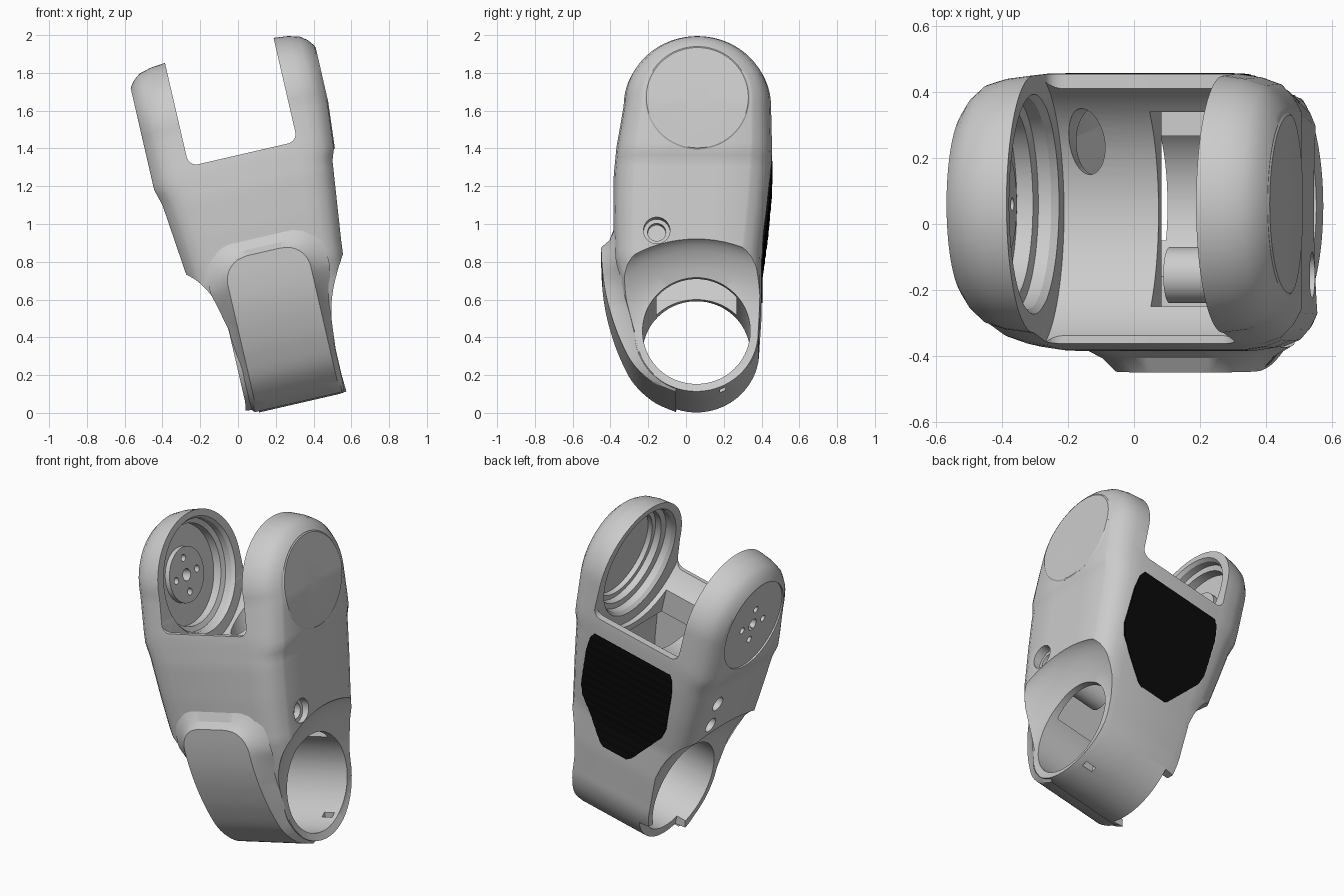
import bpy, bmesh, math
from mathutils import Matrix

if "Cube" in bpy.data.objects:
    bpy.data.objects.remove(bpy.data.objects["Cube"])

# Local frame: X = joint axis (u), Y = depth, Z = arm length (w); tilted at the end
TILT = Matrix.Rotation(math.radians(-13), 4, 'Y')
UC = 0.333
TOP = (0.06, 1.522)     # upper joint centre (y, w)
LOW = (0.055, 0.31)     # lower joint centre (y, w)
parts = []


def interp(table, x):
    if x <= table[0][0]:
        return table[0][1]
    for (a, p), (b, q) in zip(table, table[1:]):
        if x <= b:
            return p + (q - p) * (x - a) / (b - a)
    return table[-1][1]


def mid_y(w):
    return interp([(.31, .055), (.7, .01), (1.15, .033), (1.522, .06)], w)


def half_depth(w):
    return interp([(.31, .333), (.5, .367), (.7, .39), (.95, .408), (1.15, .416), (1.3, .412), (1.522, .39)], w)


def half_width(w, t):
    if t < 0:
        return interp([(.31, .38), (.79, .437), (1.16, .475), (1.25, .5)], w)
    return interp([(.31, .36), (.77, .405), (1.19, .455), (1.25, .477), (1.5, .498)], w)


def make(name, bm, keep=True):
    bmesh.ops.remove_doubles(bm, verts=bm.verts, dist=1e-5)
    bmesh.ops.recalc_face_normals(bm, faces=bm.faces)
    me = bpy.data.meshes.new(name)
    bm.to_mesh(me)
    bm.free()
    ob = bpy.data.objects.new(name, me)
    bpy.context.collection.objects.link(ob)
    if keep:
        parts.append(ob)
    return ob


def grid(bm, rows, loop):
    vs = [[bm.verts.new(p) for p in r] for r in rows]
    n = len(rows[0])
    for a, b in zip(vs, vs[1:]):
        for i in range(n if loop else n - 1):
            j = (i + 1) % n
            bm.faces.new((a[i], a[j], b[j], b[i]))


def revolve(bm, profile, centre, ys=1.0, n=72):
    """Spin (radius, u) points round an axis parallel to u."""
    rows = [[(u, centre[0] + ys * r * math.cos(2 * math.pi * i / n),
              centre[1] + r * math.sin(2 * math.pi * i / n)) for i in range(n)] for r, u in profile]
    grid(bm, rows, True)
    bmesh.ops.remove_doubles(bm, verts=bm.verts, dist=1e-5)


def disc(bm, r, u0, u1, centre, n=48, ys=1.0):
    revolve(bm, [(0, u0), (r, u0), (r, u1), (0, u1)], centre, ys, n)


def box(bm, lo, hi):
    m = Matrix.Translation([(a + b) / 2 for a, b in zip(lo, hi)]) @ \
        Matrix.Diagonal([b - a for a, b in zip(lo, hi)] + [1])
    bmesh.ops.create_cube(bm, size=1, matrix=m)


def prism(bm, prof, y0, y1):
    f = bm.faces.new([bm.verts.new((u, y0, w)) for u, w in prof])
    ext = bmesh.ops.extrude_face_region(bm, geom=[f])
    bmesh.ops.translate(bm, vec=(0, y1 - y0, 0), verts=[v for v in ext['geom'] if isinstance(v, bmesh.types.BMVert)])


def cut(bm):
    tool = make("cutter", bm, False)
    tool.hide_render = True
    mod = body.modifiers.new("cut", 'BOOLEAN')
    mod.operation, mod.solver, mod.object = 'DIFFERENCE', 'EXACT', tool
    bpy.context.view_layer.objects.active = body
    bpy.ops.object.modifier_apply(modifier=mod.name)
    bpy.data.objects.remove(tool)


# Housing: side outline swept across the joint axis with rounded outer shoulders
ws = [LOW[1] + (TOP[1] - LOW[1]) * i / 40 for i in range(1, 40)]
arc = [math.pi * i / 40 for i in range(41)]
outline = [(TOP, (.39 * math.cos(a), .37 * math.sin(a))) for a in arc]
outline += [((mid_y(w), w), (-half_depth(w), 0)) for w in reversed(ws)]
outline += [(LOW, (-.333 * math.cos(a), -.333 * math.sin(a))) for a in arc]
outline += [((mid_y(w), w), (half_depth(w), 0)) for w in ws]
shoulder = [(1, 0), (1, .4), (1, .76), (.985, .79), (.945, .86), (.87, .935), (.75, .978), (.6, 1)]
rows = []
for t, s in [(-t, s) for t, s in shoulder] + [(0, 1)] + shoulder[::-1]:
    sy = s - .15 * (1 - s)
    rows.append([(UC + t * half_width(c[1] + d[1] * s, t), c[0] + d[0] * sy * (s > 0), c[1] + d[1] * s)
                 for c, d in outline])
bm = bmesh.new()
grid(bm, rows, True)
bmesh.ops.dissolve_degenerate(bm, dist=1e-5, edges=bm.edges)
body = make("arm_housing", bm)

# Scooped shoulders leading to the lower ring
flare = [(.27, 0), (.33, .02), (.37, .04), (.41, .065), (.44, .09), (.46, .115), (.475, .15), (.6, .4)]
for face, sign, ys, k, shear in ((.585, 1, 1.25, 1, .06), (.05, -1, 1.7, 1.06, 0)):
    bm = bmesh.new()
    revolve(bm, [(0, face)] + [(r * k, face + sign * d) for r, d in flare] + [(0, face + sign * .4)], LOW, ys)
    for v in bm.verts:
        v.co.x += shear * (v.co.z - LOW[1])
    cut(bm)

# Fork slot with rounded inner corners
prof = [(.63, 2.3), (.04, 2.3)]
for cx, a0 in ((.09, 180), (.58, 270)):
    prof += [(cx + .05 * math.cos(math.radians(a0 + 15 * i)),
              1.38 + .05 * math.sin(math.radians(a0 + 15 * i))) for i in range(7)]
bm = bmesh.new()
prism(bm, prof, -1, 1)
cut(bm)

# Concave floor between the arms
bm = bmesh.new()
disc(bm, .402, .041, .629, (.036, TOP[1]), 96, 1.06)
cut(bm)

# Stepped bearing recesses inside the two arms, and the shallow outer hub recess
for prof in ([(0, .05), (.34, .05), (.32, .02), (.32, -.02), (.29, -.03), (.29, -.08), (.16, -.08), (.16, -.05), (0, -.05)],
             [(0, .62), (.34, .62), (.32, .65), (.32, .69), (.29, .70), (.29, .74), (.26, .74), (.26, .77), (0, .77)],
             [(0, -.157), (.272, -.157), (.272, -.3), (0, -.3)]):
    bm = bmesh.new()
    revolve(bm, prof, TOP)
    cut(bm)

# Hub centre hole, four bolt holes and the two left side holes
bm = bmesh.new()
disc(bm, .035, -.4, .03, TOP, 24)
for k in range(4):
    a = math.pi * (k / 2)
    disc(bm, .02, -.4, .03, (TOP[0] + .1 * math.cos(a), TOP[1] + .1 * math.sin(a)), 20)
for w in (1.03, .88):
    disc(bm, .045, -.4, .0, (.2, w), 32)
cut(bm)

# Counterbored hole on the right side
bm = bmesh.new()
revolve(bm, [(0, .66), (.048, .66), (.048, .70), (.07, .70), (.07, 1), (0, 1)], (-.155, .82), n=40)
cut(bm)

# Lower bore
bm = bmesh.new()
disc(bm, .285, -.5, 1.2, LOW, 96)
cut(bm)

# Hollow interior, cable opening in the slot floor, and the oval port beside it
bm = bmesh.new()
prism(bm, [(.13, .5), (.55, .5), (.63, .85), (.66, 1.08), (-.06, 1.08), (-.03, .87)], -.3, .35)
cut(bm)
bm = bmesh.new()
box(bm, (.335, -.25, .9), (.6, .34, 1.45))
cut(bm)
bm = bmesh.new()
bmesh.ops.create_cone(bm, cap_ends=True, segments=40, radius1=1, radius2=1, depth=1,
                      matrix=Matrix.Translation((.125, .25, 1.2)) @ Matrix.Diagonal((.055, .1, .42, 1)))
cut(bm)

# Rim notch on the left end and small latch slot under the ring
bm = bmesh.new()
box(bm, (-.3, -.05, -.1), (.11, .5, .17))
cut(bm)
bm = bmesh.new()
box(bm, (.47, .18, -.1), (.54, .21, .1))
cut(bm)

# Cable tube behind the counterbore
bm = bmesh.new()
disc(bm, .085, .30, .65, (-.155, .82))
make("inner_tube", bm)

# Right joint cover, following the slight slope of the arm face
bm = bmesh.new()
revolve(bm, [(0, .80), (.277, .80), (.277, .833), (.27, .838), (.2, .838), (.1, .838), (0, .838)], TOP, n=96)
for v in bm.verts:
    v.co.x += half_width(v.co.z, 1) - .5
make("joint_cover", bm)

# Front pad: swept skin, (y, w) of the face and (y, w) of its buried edge
path = [(-.45, .80, -.37, .80), (-.445, .68, -.37, .68), (-.43, .55, -.33, .55), (-.40, .42, -.30, .41),
        (-.352, .28, -.27, .29), (-.28, .14, -.23, .156), (-.17, .035, -.149, .057), (-.055, -.016, -.052, .004)]


def smooth_path(p, n=8):
    q = [p[0]] + p + [p[-1]]
    out = []
    for a, b, c, d in zip(q, q[1:], q[2:], q[3:]):
        for i in range(n):
            t = i / n
            out.append([.5 * (2 * B + (C - A) * t + (2 * A - 5 * B + 4 * C - D) * t * t
                              + (3 * B - A - 3 * C + D) * t ** 3) for A, B, C, D in zip(a, b, c, d)])
    return out + [list(p[-1])]


bm = bmesh.new()
rows = []
for y, w, yb, wb in smooth_path(path):
    k = max(0, min(1, (w - .67) / .13))
    a = .095 + .13 * math.sqrt(1 - k * k)
    wide = interp([(.2, .03), (.45, .05), (.65, .10)], w)
    ym, wm = y + (yb - y) * .55, w + .03 * k     # mid row gives the blend its concave curve
    face = [(.325 + a * (i / 4 - 1), y, w) for i in range(9)]
    rows.append([(.325 - a - wide, yb, wb + .11 * k), (.325 - a - wide * .4, ym, wm)] + face
                + [(.325 + a + wide * .4, ym, wm), (.325 + a + wide, yb, wb + .11 * k)])
first = rows[0]
rows.insert(0, [first[0]] + [(p[0], -.406, .83) for p in first[1:-1]] + [first[-1]])
rows.insert(0, [(p[0], -.37, .91) for p in first])
grid(bm, rows, False)
make("front_pad", bm)

# Black rear grille with shallow slats
black = bpy.data.materials.new("grille_black")
black.diffuse_color = (.003, .003, .003, 1)
black.use_nodes = True
black.node_tree.nodes["Principled BSDF"].inputs["Base Color"].default_value = black.diffuse_color
bm = bmesh.new()
rows = []
count = 56
for i in range(count + 1):
    w = .54 + .69 * i / count
    hw = interp([(.54, .08), (.56, .11), (.79, .275), (.86, .295), (1.1, .297), (1.19, .285), (1.23, .262)], w)
    y = mid_y(w) + half_depth(w) + (.005 if i % 4 < 3 else .002)
    rows.append([(UC - hw, y - .03, w), (UC - hw, y, w), (UC + hw, y, w), (UC + hw, y - .03, w)])
grid(bm, rows, False)
make("rear_grille", bm).data.materials.append(black)

# Tilt everything and shade
for ob in parts:
    ob.data.transform(TILT)
    bpy.ops.object.select_all(action='DESELECT')
    ob.select_set(True)
    bpy.context.view_layer.objects.active = ob
    bpy.ops.object.shade_smooth_by_angle(angle=math.radians(30))
